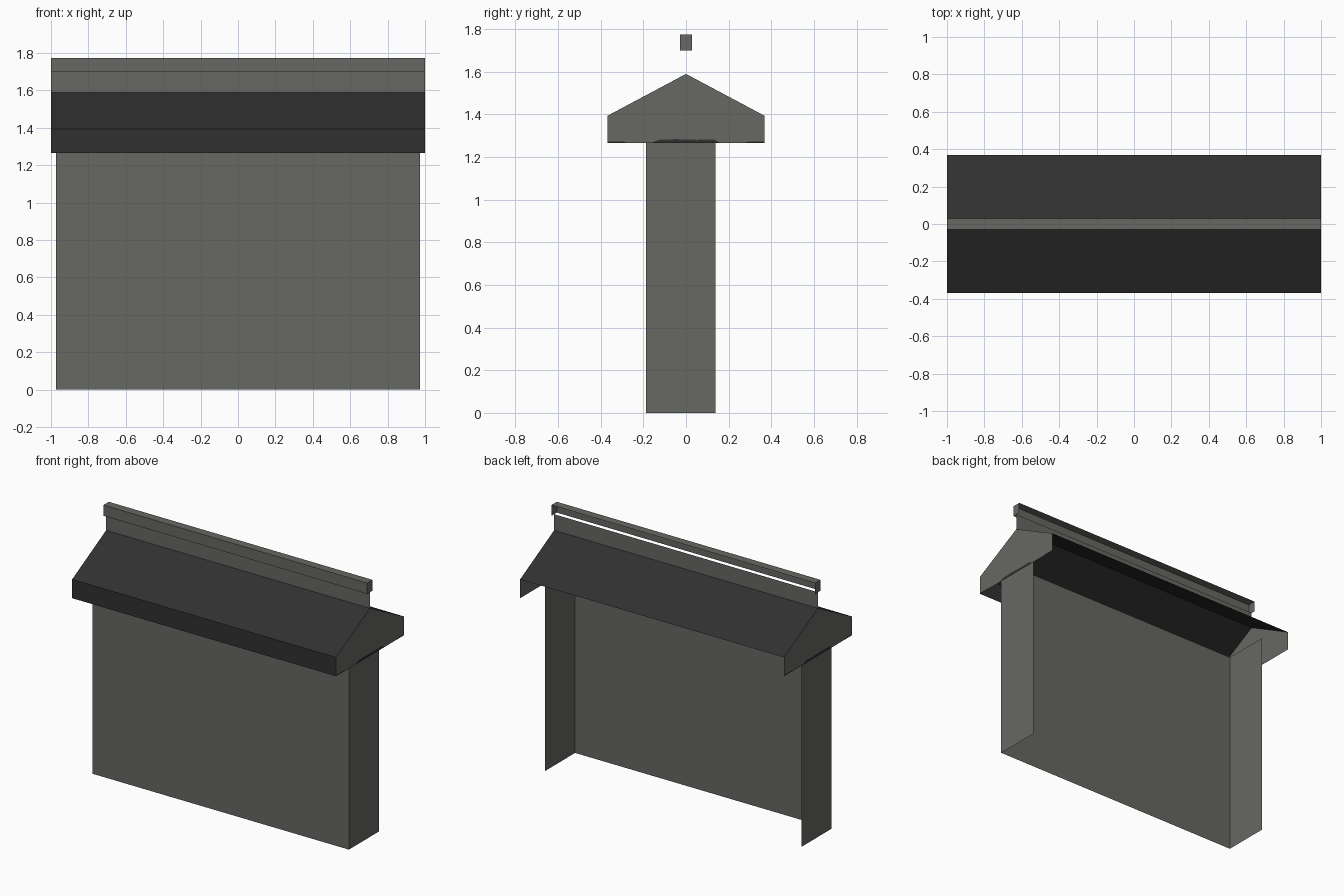
import bpy, bmesh

if "Cube" in bpy.data.objects:
    bpy.data.objects.remove(bpy.data.objects["Cube"])


def material(name, rgb):
    m = bpy.data.materials.new(name)
    m.diffuse_color = (*rgb, 1)
    m.use_nodes = True
    m.node_tree.nodes["Principled BSDF"].inputs["Base Color"].default_value = m.diffuse_color
    return m


stone = material("grey_stone", (0.135, 0.14, 0.125))
slate = material("dark_slate", (0.03, 0.03, 0.03))


def finish(name, bm, mats):
    me = bpy.data.meshes.new(name)
    bm.to_mesh(me)
    bm.free()
    for m in mats:
        me.materials.append(m)
    ob = bpy.data.objects.new(name, me)
    bpy.context.collection.objects.link(ob)


def prism(profile, half):
    """Extrude a (y, z) profile along x between -half and half."""
    bm = bmesh.new()
    f = bm.faces.new([bm.verts.new((-half, y, z)) for y, z in profile])
    ext = bmesh.ops.extrude_face_region(bm, geom=[f], use_keep_orig=True)
    moved = [g for g in ext["geom"] if isinstance(g, bmesh.types.BMVert)]
    bmesh.ops.translate(bm, verts=moved, vec=(2 * half, 0, 0))
    bmesh.ops.recalc_face_normals(bm, faces=bm.faces)
    bm.normal_update()
    return bm


def open_up(bm, test):
    """Remove the faces left open in the sheet model."""
    gone = [f for f in bm.faces if test(f.normal)]
    bmesh.ops.delete(bm, geom=gone, context='FACES')


def rect(y0, y1, z0, z1):
    return [(y0, z0), (y1, z0), (y1, z1), (y0, z1)]


# Wall: front sheet with two returns, open at back, top and bottom
bm = prism(rect(-0.187, 0.138, 0, 1.44), 0.972)
open_up(bm, lambda n: n.y > 0.9 or abs(n.z) > 0.9)
finish("wall", bm, [stone])

# Roof cap: dark slopes and front fascia, grey gable ends, open back and bottom
bm = prism([(-0.368, 1.265), (0.368, 1.265), (0.368, 1.394),
            (0, 1.59), (-0.368, 1.394)], 1.0)
open_up(bm, lambda n: n.y > 0.95 or n.z < -0.9)
for f in bm.faces:
    f.material_index = 0 if abs(f.normal.x) > 0.9 else 1
finish("roof_cap", bm, [stone, slate])

# Uneven dark edge along the foot of each gable end
bm = bmesh.new()
edge = [(-0.365, 1.272), (-0.29, 1.272), (-0.28, 1.267), (-0.16, 1.267),
        (-0.13, 1.281), (-0.05, 1.284), (0.05, 1.281), (0.13, 1.283),
        (0.16, 1.267), (0.28, 1.267), (0.29, 1.272), (0.365, 1.272)]
for x in (-1.001, 1.001):
    pts = [(-0.365, 1.265), (0.365, 1.265)] + edge[::-1]
    if x < 0:
        pts.reverse()
    bm.faces.new([bm.verts.new((x, y, z)) for y, z in pts])
finish("gable_edge", bm, [slate])

# Ridge plate: a single upright sheet
bm = bmesh.new()
bm.faces.new([bm.verts.new(p) for p in
              ((-1, 0, 1.59), (1, 0, 1.59), (1, 0, 1.70), (-1, 0, 1.70))])
finish("ridge_plate", bm, [stone])

# Ridge rail: front, top and ends only
bm = prism(rect(-0.029, 0.029, 1.70, 1.774), 1.0)
open_up(bm, lambda n: n.y > 0.9 or n.z < -0.9)
finish("ridge_rail", bm, [stone])
